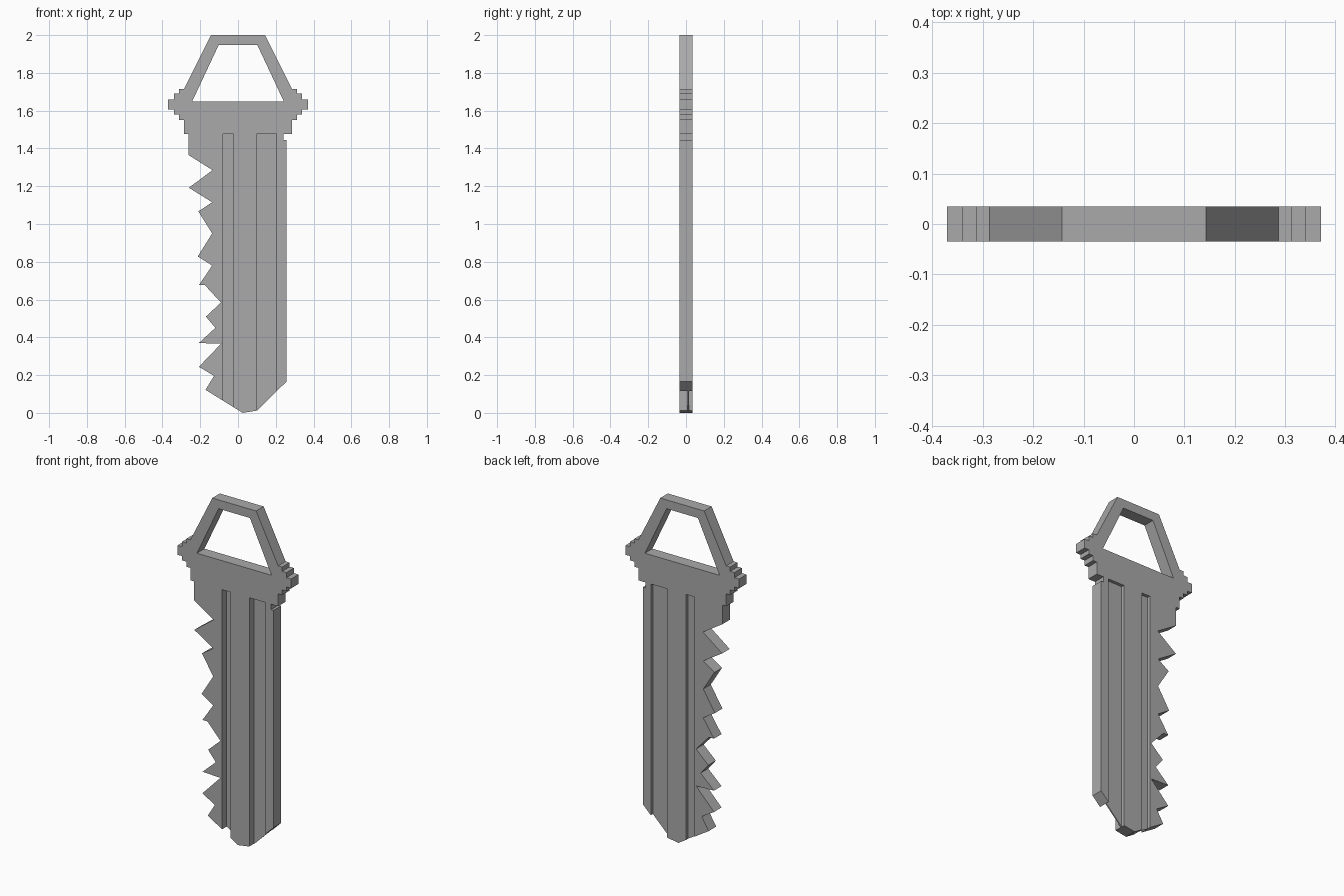
import bpy
import bmesh

HALF = 0.035  # half thickness of the key

cube = bpy.data.objects.get("Cube")
if cube:
    bpy.data.objects.remove(cube, do_unlink=True)

metal = bpy.data.materials.new("grey metal")
metal.use_nodes = True
GREY = (0.4, 0.4, 0.4, 1.0)
metal.diffuse_color = GREY
metal.node_tree.nodes["Principled BSDF"].inputs["Base Color"].default_value = GREY


def plate(name, outline, y0, y1):
    """Extrude an (x, z) outline from y0 to y1."""
    bm = bmesh.new()
    face = bm.faces.new([bm.verts.new((x, y0, z)) for x, z in outline])
    out = bmesh.ops.extrude_face_region(bm, geom=[face])
    moved = [v for v in out["geom"] if isinstance(v, bmesh.types.BMVert)]
    bmesh.ops.translate(bm, verts=moved, vec=(0, y1 - y0, 0))
    bmesh.ops.recalc_face_normals(bm, faces=bm.faces)
    mesh = bpy.data.meshes.new(name)
    bm.to_mesh(mesh)
    bm.free()
    mesh.materials.append(metal)
    obj = bpy.data.objects.new(name, mesh)
    bpy.context.collection.objects.link(obj)
    return obj


def cut(target, cutter):
    """Subtract the cutter, then remove it."""
    cutter.hide_render = True
    mod = target.modifiers.new("cut", "BOOLEAN")
    mod.operation = "DIFFERENCE"
    mod.solver = "EXACT"
    mod.object = cutter
    bpy.context.view_layer.objects.active = target
    bpy.ops.object.modifier_apply(modifier=mod.name)
    bpy.data.objects.remove(cutter, do_unlink=True)


# Stepped shoulder of the handle, from the top edge downwards
shoulder = [(0.143, 2.0), (0.286, 1.715), (0.312, 1.715), (0.312, 1.69),
            (0.34, 1.69), (0.34, 1.66), (0.37, 1.66), (0.37, 1.605),
            (0.34, 1.605), (0.34, 1.58), (0.312, 1.58), (0.312, 1.55),
            (0.286, 1.55), (0.286, 1.477)]

# Toothed edge, from the handle down to the tip
teeth = [(-0.262, 1.477), (-0.262, 1.365), (-0.135, 1.285), (-0.26, 1.192),
         (-0.137, 1.115), (-0.21, 1.067), (-0.137, 0.95), (-0.213, 0.828),
         (-0.137, 0.78), (-0.207, 0.676), (-0.175, 0.676), (-0.09, 0.584),
         (-0.17, 0.51), (-0.12, 0.45), (-0.207, 0.37), (-0.09, 0.366),
         (-0.207, 0.244), (-0.127, 0.196), (-0.172, 0.122)]

# Tip and straight back edge, up to the small notch under the handle
back_edge = [(0.025, 0.0), (0.10, 0.012), (0.256, 0.165), (0.256, 1.445),
             (0.24, 1.445), (0.24, 1.477)]

outline = [(-x, z) for x, z in shoulder] + teeth + back_edge + shoulder[::-1]
key = plate("key", outline, -HALF, HALF)

# Opening in the handle
cut(key, plate("handle_opening", [(-0.243, 1.648), (0.243, 1.648),
                                  (0.102, 1.948), (-0.102, 1.948)], -0.1, 0.1))

# Two grooves along the blade, deep on the front and shallow on the back
for x0, x1 in ((-0.08, -0.025), (0.098, 0.205)):
    rect = [(x0, -0.1), (x1, -0.1), (x1, 1.477), (x0, 1.477)]
    cut(key, plate("front_groove", rect, -0.1, 0.009))
    cut(key, plate("back_groove", rect, 0.016, 0.1))
